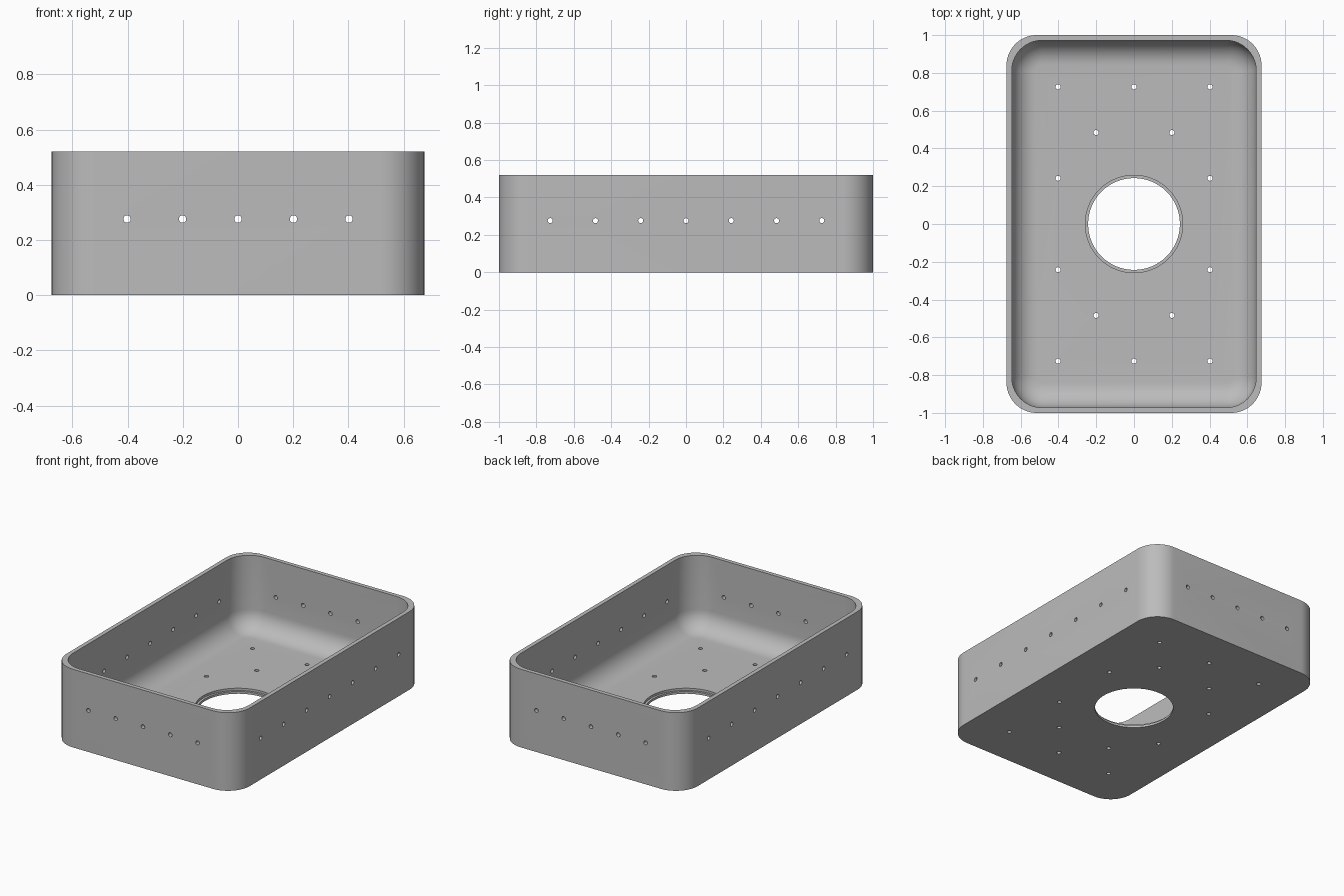
import bpy, bmesh, math
from mathutils import Matrix

if "Cube" in bpy.data.objects:
    bpy.data.objects.remove(bpy.data.objects["Cube"])

W, D, H = 0.675, 1.0, 0.52      # half width, half depth, height
WALL, FLOOR = 0.028, 0.03
CORNER, FILLET = 0.16, 0.13
DRILL, PITCH_X, PITCH_Y, HOLE_Z = 0.0135, 0.201, 0.242, 0.276

grey = bpy.data.materials.new("grey")
grey.diffuse_color = (0.5, 0.5, 0.5, 1)
grey.use_nodes = True
grey.node_tree.nodes["Principled BSDF"].inputs["Base Color"].default_value = grey.diffuse_color


def ring(bm, hx, hy, r, z, seg=14):
    """Closed rounded rectangle of vertices at height z."""
    out = []
    for k, (sx, sy) in enumerate(((1, 1), (-1, 1), (-1, -1), (1, -1))):
        for i in range(seg + 1):
            a = (k + i / seg) * math.pi / 2
            out.append(bm.verts.new((sx * (hx - r) + r * math.cos(a),
                                     sy * (hy - r) + r * math.sin(a), z)))
    return out


def finish(bm, name):
    bmesh.ops.recalc_face_normals(bm, faces=bm.faces)
    me = bpy.data.meshes.new(name)
    bm.to_mesh(me)
    bm.free()
    me.materials.append(grey)
    ob = bpy.data.objects.new(name, me)
    bpy.context.collection.objects.link(ob)
    return ob


# Tray shell: outer wall, rim, inner wall, rounded inner floor edge
bm = bmesh.new()
rings = [ring(bm, W, D, CORNER, 0), ring(bm, W, D, CORNER, H),
         ring(bm, W - WALL, D - WALL, CORNER, H)]
for i in range(11):
    a = i / 10 * math.pi / 2
    t = FILLET * (1 - math.cos(a))
    rings.append(ring(bm, W - WALL - t, D - WALL - t, CORNER - t,
                      FLOOR + FILLET * (1 - math.sin(a))))
for lo, hi in zip(rings, rings[1:]):
    n = len(lo)
    for i in range(n):
        bm.faces.new((lo[i], lo[(i + 1) % n], hi[(i + 1) % n], hi[i]))
bm.faces.new(rings[0])
bm.faces.new(rings[-1])
tray = finish(bm, "tray")


def cylinder(bm, x, y, z, r, length, axis="Z", seg=16):
    turn = {"X": Matrix.Rotation(math.pi / 2, 4, "Y"),
            "Y": Matrix.Rotation(math.pi / 2, 4, "X"), "Z": Matrix()}[axis]
    bmesh.ops.create_cone(bm, cap_ends=True, segments=seg, radius1=r, radius2=r,
                          depth=length, matrix=Matrix.Translation((x, y, z)) @ turn)


def cut(bm, name):
    cutter = finish(bm, name)
    mod = tray.modifiers.new(name, "BOOLEAN")
    mod.operation, mod.solver, mod.object = "DIFFERENCE", "EXACT", cutter
    bpy.context.view_layer.objects.active = tray
    bpy.ops.object.modifier_apply(modifier=mod.name)
    bpy.data.objects.remove(cutter)


# Small screw holes in floor and walls
bm = bmesh.new()
for s in (-1, 1):
    for x, y in ((-2, 3), (0, 3), (2, 3), (-1, 2), (1, 2), (-2, 1), (2, 1)):
        cylinder(bm, x * PITCH_X, s * y * PITCH_Y, FLOOR / 2, DRILL, 0.2)
    for i in range(-2, 3):
        cylinder(bm, i * PITCH_X, s * D, HOLE_Z, DRILL, 0.2, "Y")
    for i in range(-3, 4):
        cylinder(bm, s * W, i * PITCH_Y, HOLE_Z, DRILL, 0.2, "X")
cut(bm, "screw_holes")

# Round opening with a stepped seat around its upper edge
bm = bmesh.new()
cylinder(bm, 0, 0, 0, 0.243, 0.3, seg=64)
cut(bm, "floor_opening")
bm = bmesh.new()
cylinder(bm, 0, 0, 0.115, 0.258, 0.2, seg=64)
cut(bm, "opening_seat")

# Smooth shading with sharp rims
bpy.ops.object.select_all(action="DESELECT")
tray.select_set(True)
bpy.context.view_layer.objects.active = tray
bpy.ops.object.shade_smooth_by_angle(angle=math.radians(30))
